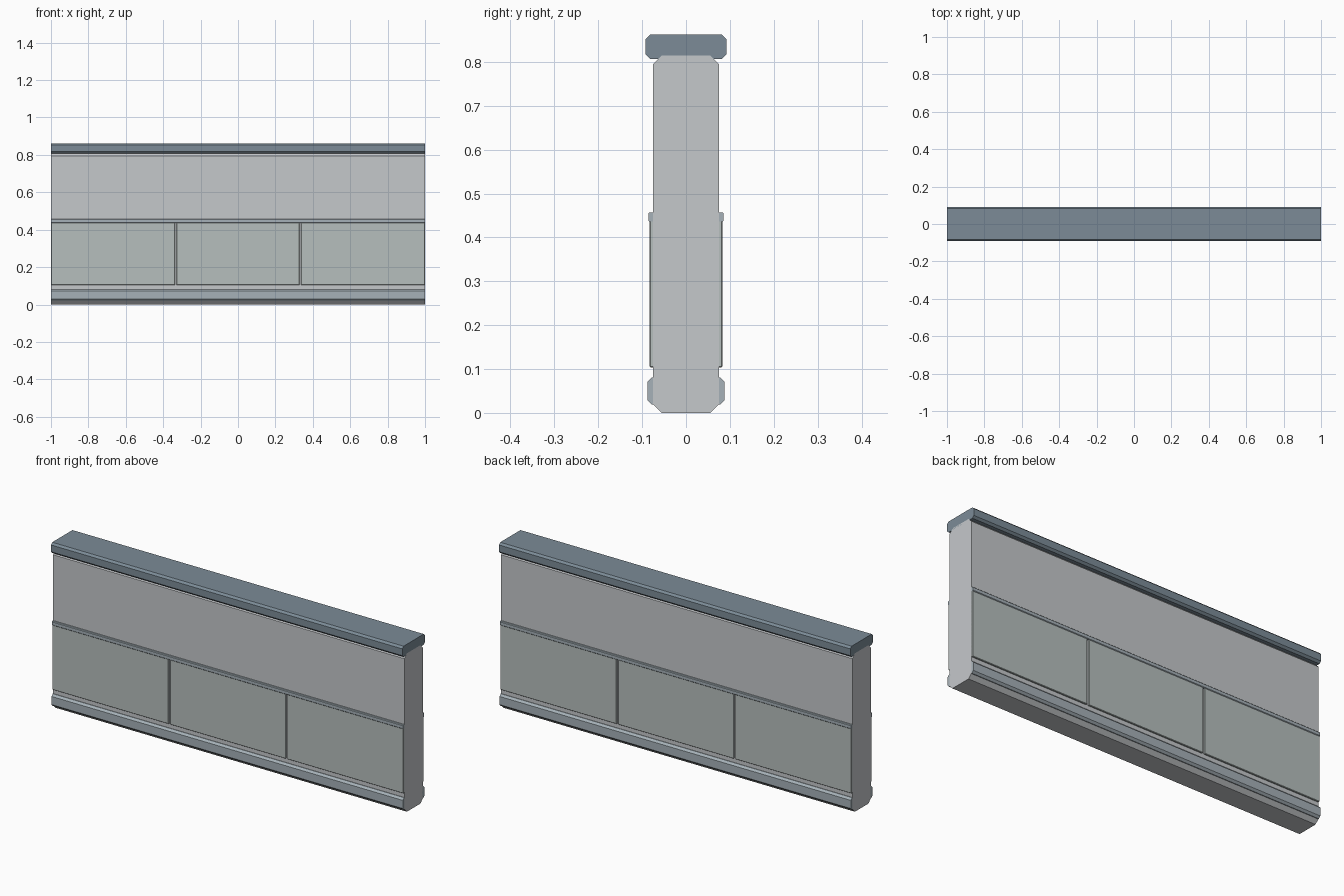
import bpy, bmesh

if "Cube" in bpy.data.objects:
    bpy.data.objects.remove(bpy.data.objects["Cube"])


def material(name, color):
    m = bpy.data.materials.new(name)
    m.diffuse_color = (*color, 1)
    m.use_nodes = True
    m.node_tree.nodes["Principled BSDF"].inputs["Base Color"].default_value = m.diffuse_color
    return m


cap_mat = material("slate_cap", (0.20, 0.26, 0.31))
trim_mat = material("steel_trim", (0.38, 0.44, 0.48))
panel_mat = material("sage_panel", (0.47, 0.52, 0.51))
body_mat = material("pale_body", (0.56, 0.58, 0.60))


def extrude_profile(name, pts, x0, x1, mat):
    """Sweep a closed (y, z) profile from x0 to x1."""
    bm = bmesh.new()
    a = [bm.verts.new((x0, y, z)) for y, z in pts]
    b = [bm.verts.new((x1, y, z)) for y, z in pts]
    n = len(pts)
    bm.faces.new(a)
    bm.faces.new(b[::-1])
    for i in range(n):
        j = (i + 1) % n
        bm.faces.new((a[i], b[i], b[j], a[j]))
    bmesh.ops.recalc_face_normals(bm, faces=bm.faces)
    me = bpy.data.meshes.new(name)
    bm.to_mesh(me)
    bm.free()
    me.materials.append(mat)
    ob = bpy.data.objects.new(name, me)
    bpy.context.collection.objects.link(ob)
    return ob


def octagon(half, z0, z1, c):
    """Symmetric box profile with chamfered corners."""
    right = [(half - c, z0), (half, z0 + c), (half, z1 - c), (half - c, z1)]
    return right + [(-y, z) for y, z in reversed(right)]


# Wall core and top coping
extrude_profile("wall_core", octagon(0.075, 0.0, 0.815, 0.02), -1, 1, body_mat)
extrude_profile("top_cap", octagon(0.092, 0.807, 0.862, 0.01), -1, 1, cap_mat)

# Trim profiles for one face, mirrored to the other
base = [(0.068, 0.019), (0.078, 0.019), (0.088, 0.029),
        (0.088, 0.071), (0.078, 0.081), (0.068, 0.081)]
rail = [(0.07, 0.436), (0.083, 0.436), (0.086, 0.439),
        (0.086, 0.454), (0.083, 0.457), (0.07, 0.457)]

for side, s in (("front", -1), ("back", 1)):
    for name, prof in (("base_trim", base), ("mid_rail", rail)):
        extrude_profile(f"{side}_{name}", [(s * y, z) for y, z in prof], -1, 1, trim_mat)

    # Three inset panels separated by narrow joints
    for i in range(3):
        x0 = -1 + i * 2 / 3 + (0.004 if i > 0 else 0)
        x1 = -1 + (i + 1) * 2 / 3 - (0.004 if i < 2 else 0)
        prof = [(s * y, z) for y, z in
                ((0.072, 0.104), (0.083, 0.104), (0.083, 0.438), (0.072, 0.438))]
        ob = extrude_profile(f"{side}_panel_{i + 1}", prof, x0, x1, panel_mat)
        bev = ob.modifiers.new("edge_chamfer", "BEVEL")
        bev.width = 0.002
        bev.segments = 1
